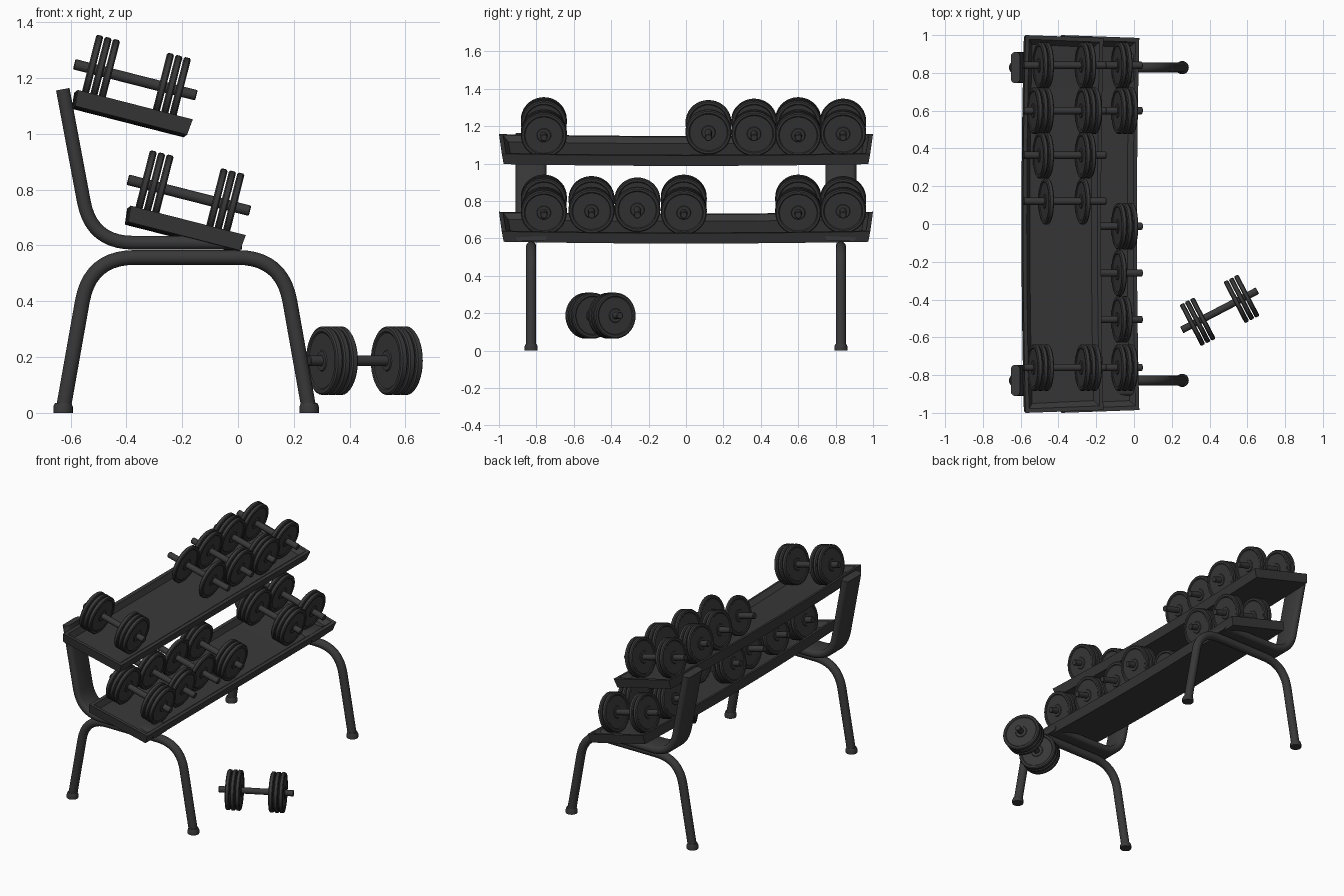
import bpy, bmesh, math
from mathutils import Vector

if "Cube" in bpy.data.objects:
    bpy.data.objects.remove(bpy.data.objects["Cube"])

mat = bpy.data.materials.new("dark_metal")
mat.diffuse_color = (0.04, 0.04, 0.04, 1)
mat.use_nodes = True
mat.node_tree.nodes["Principled BSDF"].inputs["Base Color"].default_value = mat.diffuse_color
TILT = math.radians(14.3)


def make_mesh(bm, name, angle=35):
    bmesh.ops.recalc_face_normals(bm, faces=bm.faces)
    me = bpy.data.meshes.new(name)
    bm.to_mesh(me)
    bm.free()
    me.materials.append(mat)
    me.shade_smooth()
    me.set_sharp_from_angle(angle=math.radians(angle))
    return me


def place(name, me, loc=(0, 0, 0), rot=(0, 0, 0)):
    ob = bpy.data.objects.new(name, me)
    ob.location, ob.rotation_euler = loc, rot
    bpy.context.collection.objects.link(ob)
    return ob


def skin(bm, rings, closed_ends=True):
    """Bridge rings of points with quads and cap both ends."""
    vs = [[bm.verts.new(p) for p in r] for r in rings]
    n = len(vs[0])
    for a, b in zip(vs, vs[1:]):
        for i in range(n):
            j = (i + 1) % n
            bm.faces.new((a[i], a[j], b[j], b[i]))
    if closed_ends:
        bm.faces.new(vs[0])
        bm.faces.new(vs[-1])


def lathe(bm, profile, n=32, x0=0.0):
    """Revolve (x, radius) points around the x axis."""
    skin(bm, [[(x0 + x, r * math.cos(2 * math.pi * i / n), r * math.sin(2 * math.pi * i / n))
               for i in range(n)] for x, r in profile])


def fillet_path(corners, radius, steps=10):
    """Path in the xz plane with rounded inner corners."""
    pts = [Vector(c) for c in corners]
    out = [pts[0]]
    for a, b, c in zip(pts, pts[1:], pts[2:]):
        p = b + (a - b).normalized() * radius
        q = b + (c - b).normalized() * radius
        for k in range(steps + 1):
            t = k / steps
            out.append(p * (1 - t) ** 2 + b * 2 * t * (1 - t) + q * t * t)
    return out + [pts[-1]]


def sweep(path, section):
    """Sweep (y, thickness) section points along an xz path."""
    bm = bmesh.new()
    rings = []
    for i, p in enumerate(path):
        d = (path[min(i + 1, len(path) - 1)] - path[max(i - 1, 0)]).normalized()
        rings.append([(p.x - d.y * t, y, p.y + d.x * t) for y, t in section])
    skin(bm, rings)
    return bm


def stadium(half_w, r, n=16):
    """Rounded flat section; half_w equal to r gives a circle."""
    out = []
    for i in range(n):
        a = 2 * math.pi * (i + 0.5) / n
        out.append((math.copysign(half_w - r, math.cos(a)) + r * math.cos(a), r * math.sin(a)))
    return out


# Leg hoops, feet and flat uprights
leg = make_mesh(sweep(fillet_path([(-0.627, 0.01), (-0.53, 0.557), (0.158, 0.557), (0.255, 0.01)], 0.16),
                      stadium(0.027, 0.027)), "leg_hoop")
upright = make_mesh(sweep(fillet_path([(-0.628, 1.16), (-0.525, 0.61), (0.015, 0.61)], 0.15),
                          stadium(0.083, 0.025)), "upright")
bm = bmesh.new()
skin(bm, [[(r * math.cos(i * math.pi / 10), r * math.sin(i * math.pi / 10), z) for i in range(20)]
          for r, z in ((0.035, 0), (0.035, 0.022), (0.029, 0.036))])
foot = make_mesh(bm, "foot")
for side, y in (("left", -0.828), ("right", 0.828)):
    place(side + "_leg_hoop", leg, (0, y, 0))
    place(side + "_upright", upright, (0, y, 0))
    for end, x in (("back", -0.627), ("front", 0.255)):
        place(f"{side}_{end}_foot", foot, (x, y, 0))

# Recessed trays, slightly bowed along their length
bm = bmesh.new()
rings = []
for u, y, z in ((0.207, 0.985, -0.058), (0.213, 0.995, 0), (0.193, 0.973, 0), (0.168, 0.945, -0.03)):
    rings.append([(-u, -y - 0.005, z), (u, -y + 0.01, z), (u, y - 0.01, z), (-u, y + 0.005, z)])
skin(bm, rings)
for k in range(-4, 5):
    bmesh.ops.bisect_plane(bm, geom=bm.verts[:] + bm.edges[:] + bm.faces[:],
                           plane_co=(0, k * 0.2, 0), plane_no=(0, 1, 0))
for v in bm.verts:
    bow = 1 - min(1, v.co.y ** 2)
    v.co.x -= 0.010 * bow
    v.co.z -= 0.013 * bow
tray = make_mesh(bm, "tray", 20)
place("upper_tray", tray, (-0.368, 0, 1.105), (0, TILT, 0))
place("lower_tray", tray, (-0.178, 0, 0.69), (0, TILT, 0))

# Dumbbells with one, two or three plates per end
PLATE = [(-0.013, 0.018), (-0.013, 0.035), (-0.009, 0.038), (-0.009, 0.1), (-0.013, 0.105), (-0.013, 0.117),
         (-0.008, 0.123), (0.008, 0.123), (0.013, 0.117), (0.013, 0.105), (0.009, 0.1), (0.009, 0.038),
         (0.013, 0.035), (0.013, 0.018)]
BAR = [(-0.226, 0.016), (-0.223, 0.019), (0.223, 0.019), (0.226, 0.016)]
dumbbell = {}
for count in (1, 2, 3):
    bm = bmesh.new()
    lathe(bm, BAR, 20)
    for k in range(count):
        for s in (-1, 1):
            lathe(bm, PLATE, 36, s * (0.1 + 0.031 * k))
    dumbbell[count] = make_mesh(bm, f"dumbbell_{count}")

ROWS = {
    "upper": (-0.368, 1.194, [(-0.76, 3), (0.12, 1), (0.364, 2), (0.6, 3), (0.84, 2)]),
    "lower": (-0.176, 0.78, [(-0.76, 3), (-0.505, 2), (-0.26, 1), (-0.012, 3), (0.6, 3), (0.84, 2)]),
}
for row, (x, z, items) in ROWS.items():
    for i, (y, count) in enumerate(items):
        place(f"{row}_dumbbell_{i + 1}", dumbbell[count], (x, y, z), (0, TILT, 0))
place("loose_dumbbell", dumbbell[3], (0.453, -0.457, 0.187), (0, 0, math.radians(27.5)))
